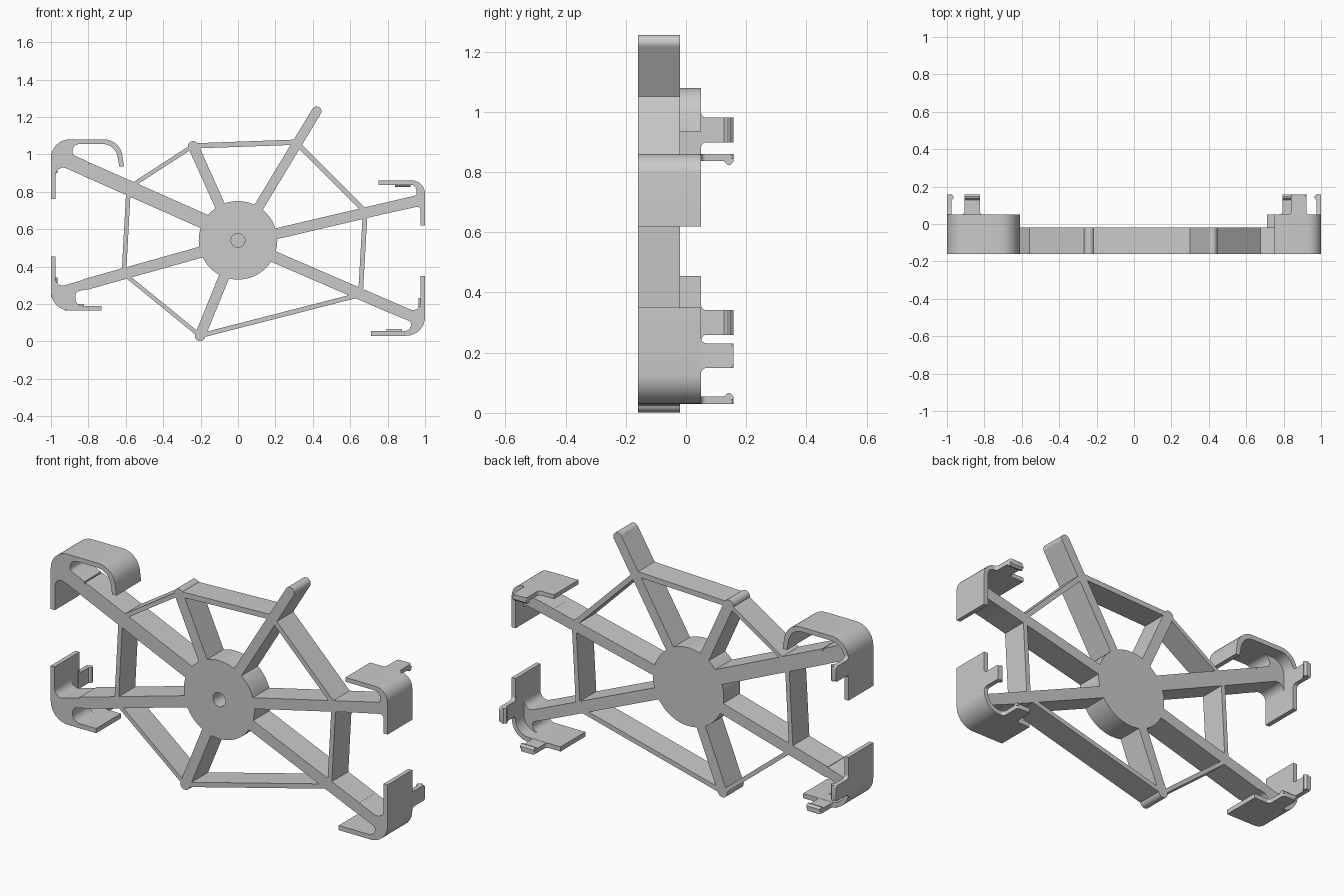
import bpy, bmesh, math
from mathutils import Vector

if "Cube" in bpy.data.objects:
    bpy.data.objects.remove(bpy.data.objects["Cube"], do_unlink=True)

grey = bpy.data.materials.new("plain_grey")
grey.use_nodes = True
GREY = (0.59, 0.59, 0.59, 1)
grey.diffuse_color = GREY
grey.node_tree.nodes["Principled BSDF"].inputs["Base Color"].default_value = GREY

X, Y, Z = Vector((1, 0, 0)), Vector((0, 1, 0)), Vector((0, 0, 1))
FRONT, BACK, LIP = -0.16, -0.02, 0.05


def finish(name, bm):
    bmesh.ops.recalc_face_normals(bm, faces=bm.faces)
    mesh = bpy.data.meshes.new(name)
    bm.to_mesh(mesh)
    bm.free()
    mesh.shade_smooth()
    mesh.set_sharp_from_angle(angle=math.radians(30))
    mesh.materials.append(grey)
    obj = bpy.data.objects.new(name, mesh)
    bpy.context.collection.objects.link(obj)


def rounded(points, steps=8):
    """Outline from (a, b, radius) corners, with rounded corners."""
    out = []
    for i, (a, b, r) in enumerate(points):
        p = Vector((a, b))
        if r == 0:
            out.append(p)
            continue
        d1 = (Vector(points[i - 1][:2]) - p).normalized()
        d2 = (Vector(points[(i + 1) % len(points)][:2]) - p).normalized()
        half = d1.angle(d2) / 2
        centre = p + (d1 + d2).normalized() * r / math.sin(half)
        t = r / math.tan(half)
        s, e = (p + d1 * t - centre) / r, (p + d2 * t - centre) / r
        sweep = math.pi - 2 * half
        for k in range(steps + 1):
            f = k / steps
            arc = (s * math.sin((1 - f) * sweep) + e * math.sin(f * sweep)) / math.sin(sweep)
            out.append(centre + arc * r)
    return out


def prism(name, outline, origin, u, v, extrude):
    bm = bmesh.new()
    face = bm.faces.new([bm.verts.new(origin + u * a + v * b) for a, b in outline])
    new = bmesh.ops.extrude_face_region(bm, geom=[face])["geom"]
    verts = [g for g in new if isinstance(g, bmesh.types.BMVert)]
    bmesh.ops.translate(bm, verts=verts, vec=extrude)
    finish(name, bm)


def slab(name, outline, y0, y1):
    prism(name, outline, Y * y0, X, Z, Y * (y1 - y0))


def bar(name, start, end, width):
    p, q = Vector(start), Vector(end)
    d = (q - p).normalized()
    n = Vector((-d.y, d.x)) * width / 2
    slab(name, [p + n, q + n, q - n, p - n], FRONT, BACK)


def peg(name, centre, radius):
    turn = [k * math.tau / 32 for k in range(32)]
    slab(name, [(centre[0] + radius * math.cos(t), centre[1] + radius * math.sin(t))
                for t in turn], FRONT, BACK)


# Hub with a blind hole in the front
bm = bmesh.new()
hub = [(0, -0.06), (0.037, -0.06), (0.037, FRONT), (0.21, FRONT), (0.21, BACK), (0, BACK)]
ring = [bm.verts.new((r, y, 0.54)) for r, y in hub]
edges = [bm.edges.new(pair) for pair in zip(ring, ring[1:])]
bmesh.ops.spin(bm, geom=ring + edges, cent=(0, 0, 0.54), axis=Y, angle=math.tau, steps=64)
bmesh.ops.remove_doubles(bm, verts=bm.verts, dist=0.0001)
finish("hub", bm)

# Spokes
bar("upper_right_spoke", (-0.10, 0.605), (-0.81, 0.920), 0.08)
bar("lower_right_spoke", (-0.10, 0.505), (-0.82, 0.303), 0.06)
bar("upper_left_spoke", (0.10, 0.551), (0.83, 0.722), 0.058)
bar("lower_left_spoke", (0.10, 0.492), (0.82, 0.181), 0.061)
bar("top_right_spoke", (-0.04, 0.60), (-0.24, 1.045), 0.056)
bar("top_left_spoke", (0.04, 0.60), (0.42, 1.23), 0.052)
bar("bottom_spoke", (-0.02, 0.48), (-0.203, 0.03), 0.056)
peg("top_right_spoke_end", (-0.24, 1.043), 0.028)
peg("top_left_spoke_end", (0.42, 1.23), 0.026)
peg("bottom_spoke_end", (-0.203, 0.03), 0.028)

# Thin web struts joining the spokes
nodes = [(-0.24, 1.045), (0.31, 1.065), (0.68, 0.695), (0.655, 0.25),
         (-0.203, 0.03), (-0.61, 0.362), (-0.585, 0.822)]
widths = [0.028, 0.026, 0.025, 0.025, 0.022, 0.024, 0.022]
for i, w in enumerate(widths):
    bar(f"web_strut_{i + 1}", nodes[i], nodes[(i + 1) % len(nodes)], w)


def bracket(name, outer, lip_corner, infill, wall_end):
    """Solid corner at spoke depth, with a thin lip reaching further back."""
    slab(name, rounded(outer + infill + [wall_end]), FRONT, BACK)
    slab(name + "_lip", rounded(outer + [lip_corner, wall_end]), BACK, LIP)


# Corner brackets
bracket("upper_right_bracket",
        [(-1, 0.76, 0), (-1, 1.08, 0.1), (-0.63, 1.08, 0.1), (-0.61, 0.935, 0),
         (-0.635, 0.935, 0), (-0.655, 1.055, 0.08)],
        (-0.975, 1.055, 0.075),
        [(-0.885, 1.055, 0.038), (-0.885, 0.998, 0.02), (-0.8, 0.96, 0),
         (-0.8, 0.873, 0), (-0.975, 0.95, 0.04)],
        (-0.975, 0.76, 0))
bracket("lower_right_bracket",
        [(-1, 0.455, 0), (-1, 0.165, 0.1), (-0.73, 0.165, 0), (-0.73, 0.19, 0)],
        (-0.977, 0.19, 0.075),
        [(-0.87, 0.19, 0.04), (-0.87, 0.265, 0.03), (-0.8, 0.28, 0),
         (-0.8, 0.337, 0), (-0.977, 0.285, 0.04)],
        (-0.977, 0.455, 0))
bracket("lower_left_bracket",
        [(1, 0.35, 0), (1, 0.03, 0.1), (0.71, 0.03, 0), (0.71, 0.055, 0)],
        (0.977, 0.055, 0.075),
        [(0.925, 0.055, 0.035), (0.925, 0.105, 0.02), (0.8, 0.157, 0),
         (0.8, 0.222, 0), (0.977, 0.147, 0.04)],
        (0.977, 0.35, 0))
bracket("upper_left_bracket",
        [(1, 0.62, 0), (1, 0.86, 0.07), (0.75, 0.86, 0), (0.75, 0.837, 0)],
        (0.977, 0.837, 0.045),
        [(0.955, 0.837, 0.03), (0.955, 0.781, 0.015), (0.8, 0.745, 0),
         (0.8, 0.685, 0), (0.977, 0.724, 0.02)],
        (0.977, 0.62, 0))

# Clip tabs with small hooks on their inner faces
half = 0.041
tab = [(-0.062, 0.04, 0), (-0.062, LIP, 0), (-half, LIP, 0.018), (-half, 0.157, 0.012)]
tab += [(-a, y, r) for a, y, r in reversed(tab)]
hook = [(0.015, 0.12), (0.024, 0.127), (0.036, 0.139), (0.036, 0.147),
        (0.026, 0.157), (0.015, 0.157)]


def clip(name, x, z, along, inward):
    origin = X * x + Z * z
    prism(name + "_tab", rounded(tab, 5), origin, along, Y, inward * 0.024)
    prism(name + "_hook", hook, origin - along * half, inward, Y, along * half * 2)


clip("upper_right_side", -1, 0.94, Z, X)
clip("lower_right_side", -1, 0.30, Z, X)
clip("lower_right_base", -0.865, 0.165, X, Z)
clip("lower_left_side", 1, 0.19, Z, -X)
clip("lower_left_base", 0.835, 0.03, X, Z)
clip("upper_left_top", 0.88, 0.86, X, -Z)
